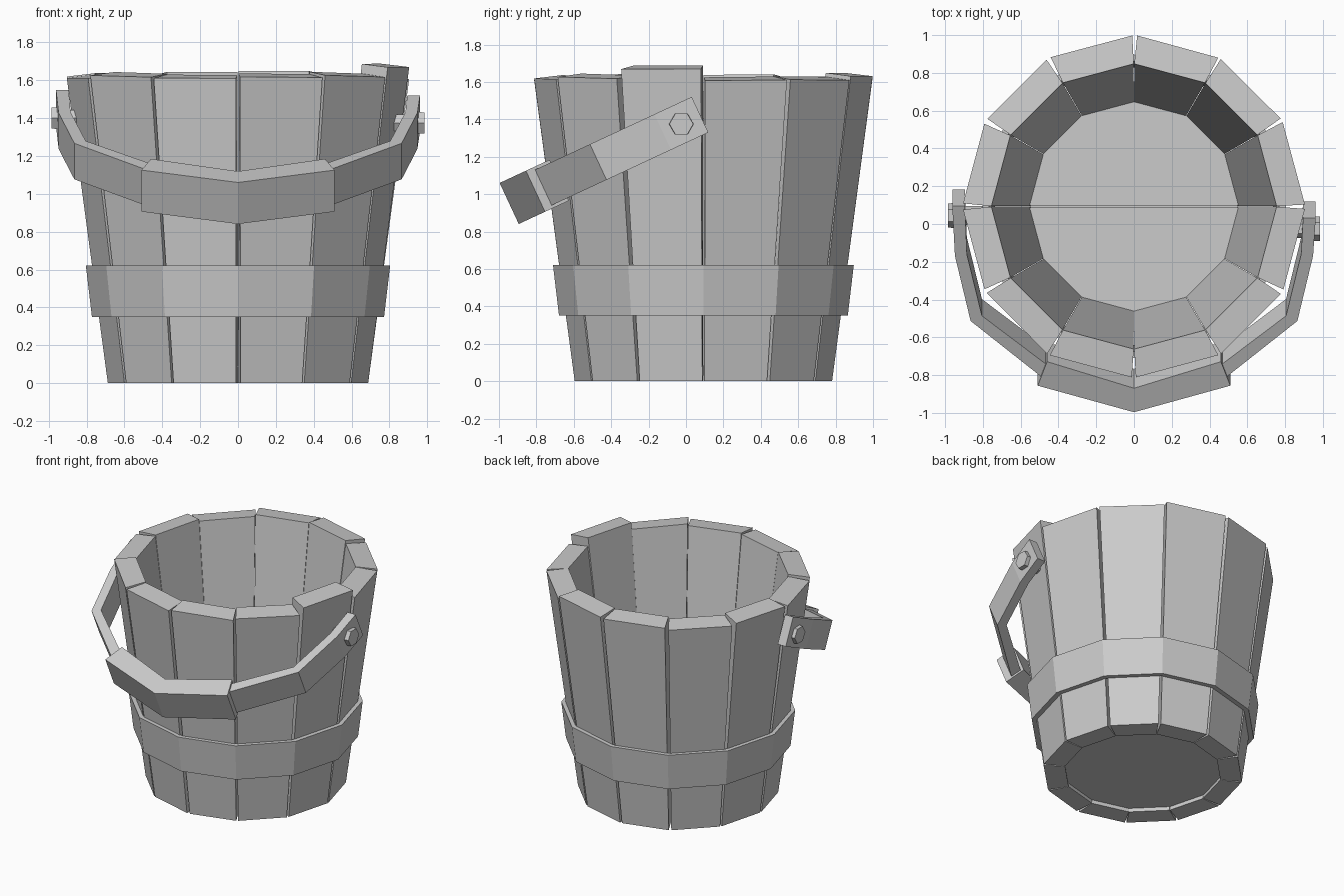
import bpy, random
from math import sin, cos, radians, pi
from mathutils import Vector, Matrix

if "Cube" in bpy.data.objects:
    bpy.data.objects.remove(bpy.data.objects["Cube"])

random.seed(4)
CY = 0.093          # bucket axis in y
SIDES = 12


def make(name, verts, faces):
    me = bpy.data.meshes.new(name)
    me.from_pydata([tuple(v) for v in verts], [], faces)
    me.update()
    ob = bpy.data.objects.new(name, me)
    bpy.context.collection.objects.link(ob)
    return ob


def polar(r, a, z):
    return (r * cos(a), CY + r * sin(a), z)


def loft(name, rings, closed=False):
    """Skin a row of equal rings, capped unless closed."""
    n, m = len(rings[0]), len(rings)
    verts = [v for ring in rings for v in ring]
    faces = []
    for i in range(m if closed else m - 1):
        j = (i + 1) % m
        for k in range(n):
            l = (k + 1) % n
            faces.append((i * n + k, i * n + l, j * n + l, j * n + k))
    if not closed:
        faces += [tuple(range(n))[::-1], tuple(range((m - 1) * n, m * n))]
    ob = make(name, verts, faces)
    return ob


# Staves: tapered boards, outer corners slightly parted
tops = [0.0, 0.0, 0.015, 0.01, 0.0, 0.01, 0.0, 0.01, 0.0, 0.005, 0.01, 0.06]
for k in range(SIDES):
    a0, a1 = radians(30 * k), radians(30 * k + 30)
    g = [random.uniform(0.005, 0.02) for _ in range(4)]
    t = [tops[k] + random.uniform(-0.006, 0.006) for _ in range(2)]
    ro = 0.905
    low = [polar(0.54, a0 + 0.002, 0), polar(0.688, a0 + g[0], 0),
           polar(0.688, a1 - g[1], 0), polar(0.54, a1 - 0.002, 0)]
    high = [polar(0.755, a0 + 0.002, 1.63 + t[0]), polar(ro, a0 + g[2], 1.612 + t[0]),
            polar(ro, a1 - g[3], 1.612 + t[1]), polar(0.755, a1 - 0.002, 1.63 + t[1])]
    loft("stave_%02d" % (k + 1), [low, high])

# Hoop around the lower third
rings = []
for k in range(SIDES):
    a = radians(30 * k)
    rings.append([polar(0.735, a, 0.35), polar(0.772, a, 0.35),
                  polar(0.804, a, 0.62), polar(0.768, a, 0.62)])
loft("hoop", rings, closed=True)

# Floor: a base disc under two half boards with a narrow seam
def ring(r, z):
    return [polar(r, radians(30 * k), z) for k in range(SIDES)]

loft("floor_base", [ring(0.546, 0.03), ring(0.55, 0.085)])
for name, s in (("floor_board_back", 1), ("floor_board_front", -1)):
    def half(z):
        pts = []
        for k in range(7):
            x, y, _ = polar(0.556, s * radians(30 * k), z)
            pts.append((x, y + (s * 0.006 if k in (0, 6) else 0), z))
        return pts if s > 0 else pts[::-1]
    loft(name, [half(0.085), half(0.105)])


# Handle plane: x across, u along the drooping handle, w across its width
def hp(x, u, w):
    return (x, 0.075 - 0.907 * u - 0.422 * w, 1.425 - 0.422 * u + 0.907 * w)


def strip(name, pairs, w):
    loft(name, [[hp(*o, -w), hp(*o, w), hp(*i, w), hp(*i, -w)] for o, i in pairs])


# Arms and grip: (outer point, inner point) pairs from one end to the middle
arm = [((0.962, 0.0), (0.895, 0.0)), ((0.948, 0.22), (0.885, 0.21)),
       ((0.865, 0.60), (0.805, 0.57)), ((0.48, 0.935), (0.45, 0.865)),
       ((0.0, 1.08), (0.0, 1.01))]
for name, s, end in (("handle_arm_right", 1, 0.0), ("handle_arm_left", -1, -0.07)):
    pts = [((s * o[0], o[1] + (end if n == 0 else 0)),
            (s * i[0], i[1] + (end if n == 0 else 0))) for n, (o, i) in enumerate(arm)]
    strip(name, pts, 0.105)
strip("handle_grip", [((-0.51, 0.97), (-0.46, 0.83)), ((0, 1.125), (0, 0.985)),
                      ((0.51, 0.97), (0.46, 0.83))], 0.121)

# Hexagonal pivot bolts: shaft into the stave and a head outside
for side, s, y, z in (("right", 1, -0.025, 1.375), ("left", -1, 0.045, 1.40)):
    def hexagon(x, r):
        return [(s * x, y + r * cos(k * pi / 3), z + r * sin(k * pi / 3)) for k in range(6)]
    loft("bolt_" + side, [hexagon(0.80, 0.05), hexagon(0.93, 0.05), hexagon(0.93, 0.067),
                          hexagon(0.985, 0.064)])

# Consistent outward normals
import bmesh
for ob in bpy.context.collection.objects:
    bm = bmesh.new()
    bm.from_mesh(ob.data)
    bmesh.ops.recalc_face_normals(bm, faces=bm.faces)
    bm.to_mesh(ob.data)
    bm.free()
